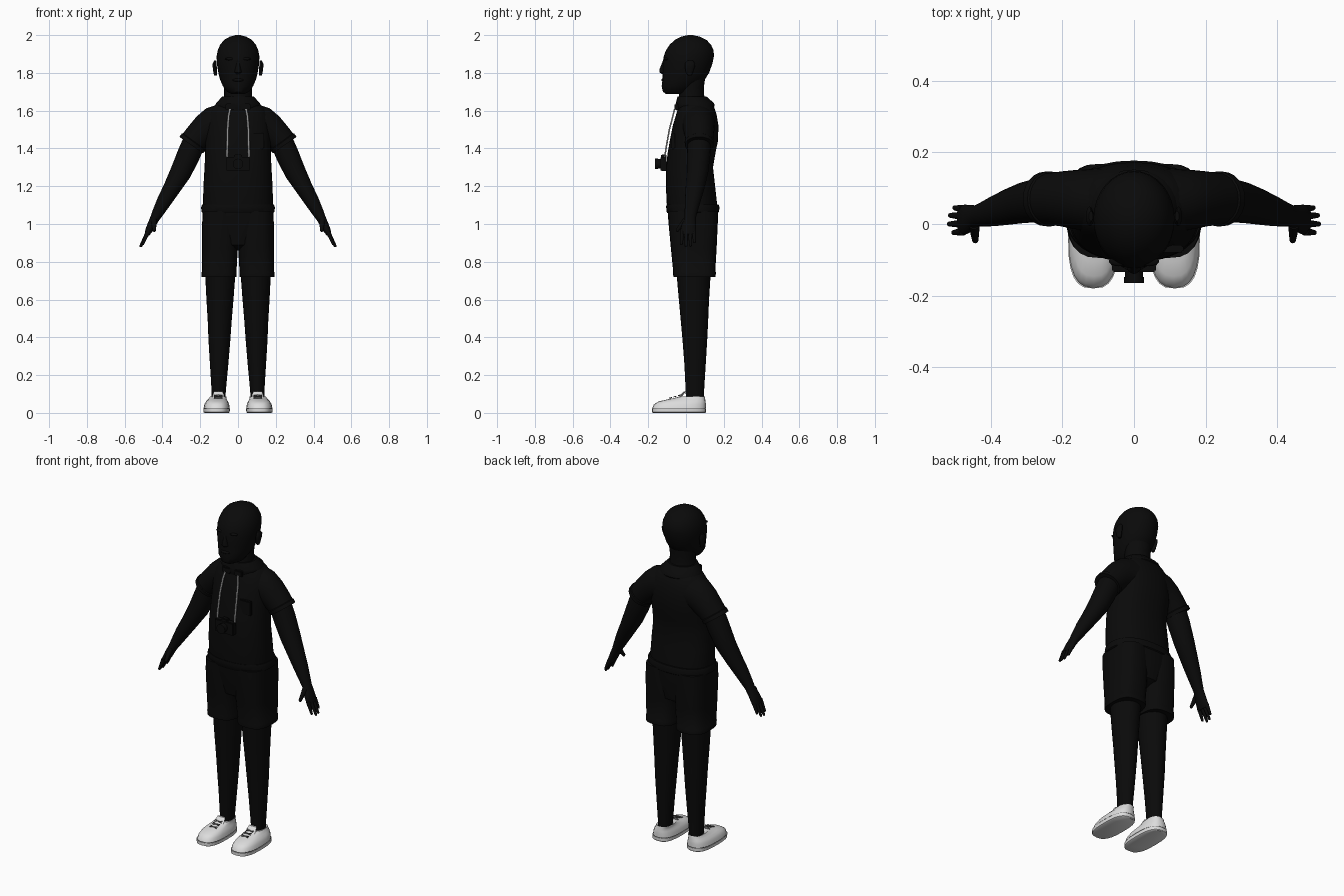
import bpy, bmesh, math
from mathutils import Vector, Matrix


def material(name, r, g, b):
    m = bpy.data.materials.new(name)
    m.diffuse_color = (r, g, b, 1)
    return m


BLACK = material("black", 0.003, 0.003, 0.003)
WHITE = material("shoe_white", 0.72, 0.72, 0.72)
GREY = material("strap_grey", 0.28, 0.28, 0.28)
DARK = material("lace_grey", 0.12, 0.12, 0.12)


def finish(name, bm, mat, mirror=False, angle=40):
    bmesh.ops.recalc_face_normals(bm, faces=bm.faces)
    me = bpy.data.meshes.new(name)
    bm.to_mesh(me)
    bm.free()
    me.materials.append(mat)
    me.shade_smooth()
    me.set_sharp_from_angle(angle=math.radians(angle))
    ob = bpy.data.objects.new(name, me)
    bpy.context.collection.objects.link(ob)
    if mirror:
        ob.modifiers.new("mirror", "MIRROR").use_mirror_merge = False
    return ob


def loft(name, sections, mat, n=24, power=2.0, mirror=False):
    """Rounded sections (x, y, z, half width, half depth, tilt in degrees) joined in a tube."""
    bm = bmesh.new()
    rings = []
    for x, y, z, rx, ry, tilt in sections:
        t = math.radians(tilt)
        ring = []
        for i in range(n):
            a = 2 * math.pi * i / n
            c, s = math.cos(a), math.sin(a)
            u = rx * math.copysign(abs(c) ** (2 / power), c)
            v = ry * math.copysign(abs(s) ** (2 / power), s)
            ring.append(bm.verts.new((x + u * math.cos(t), y + v, z + u * math.sin(t))))
        rings.append(ring)
    for a, b in zip(rings, rings[1:]):
        for i in range(n):
            bm.faces.new((a[i], a[(i + 1) % n], b[(i + 1) % n], b[i]))
    bm.faces.new(rings[0])
    bm.faces.new(rings[-1])
    return finish(name, bm, mat, mirror)


def stack(name, rows, mat, **kw):
    """Upright loft from rows (z, x min, x max, y front, y back)."""
    return loft(name, [((a + b) / 2, (f + k) / 2, z, (b - a) / 2, (k - f) / 2, 0)
                       for z, a, b, f, k in rows], mat, **kw)


def body(name, rows, mat, **kw):
    """Centred upright loft from rows (z, half width, y front, y back)."""
    return stack(name, [(z, -w, w, f, k) for z, w, f, k in rows], mat, **kw)


def box(name, center, size, mat, mirror=False, bevel=0.004):
    bm = bmesh.new()
    bmesh.ops.create_cube(bm, size=1, matrix=Matrix.Translation(center) @ Matrix.Diagonal((*size, 1)))
    if bevel:
        bmesh.ops.bevel(bm, geom=bm.edges[:], offset=bevel, segments=2, affect='EDGES')
    return finish(name, bm, mat, mirror)


def ball(name, center, size, mat, mirror=False):
    bm = bmesh.new()
    bmesh.ops.create_uvsphere(bm, u_segments=14, v_segments=8, radius=1,
                              matrix=Matrix.Translation(center) @ Matrix.Diagonal((*size, 1)))
    return finish(name, bm, mat, mirror)


def rod(name, p, q, r, mat, mirror=False, r2=None):
    p, q = Vector(p), Vector(q)
    bm = bmesh.new()
    rot = (q - p).to_track_quat('Z', 'Y').to_matrix().to_4x4()
    bmesh.ops.create_cone(bm, cap_ends=True, segments=12, radius1=r, radius2=r if r2 is None else r2,
                          depth=(q - p).length, matrix=Matrix.Translation((p + q) / 2) @ rot)
    return finish(name, bm, mat, mirror)


# Head, face and neck
body("head", [(1.688, .035, -.105, .0), (1.70, .058, -.122, .03), (1.73, .080, -.129, .06),
              (1.765, .095, -.124, .10), (1.80, .104, -.123, .122), (1.85, .112, -.124, .14),
              (1.89, .113, -.117, .148), (1.92, .107, -.106, .146), (1.95, .094, -.086, .132),
              (1.975, .073, -.058, .108), (1.992, .043, -.025, .073), (2.0, .012, .01, .035)],
     BLACK, n=32)
body("neck", [(1.58, .085, -.035, .115), (1.66, .074, -.038, .098), (1.72, .073, -.035, .094),
              (1.80, .078, -.03, .105)], BLACK)
body("nose", [(1.795, .010, -.130, -.10), (1.803, .020, -.139, -.10), (1.82, .016, -.140, -.10),
              (1.865, .007, -.122, -.10)], BLACK, n=12)
ball("lips", (0, -.119, 1.762), (.03, .012, .009), BLACK)
ball("brow", (.042, -.104, 1.874), (.028, .014, .008), BLACK, True)
loft("ear", [(.118, .02, 1.787, .008, .010, 0), (.120, .018, 1.80, .010, .018, 0),
             (.123, .02, 1.83, .011, .026, 0), (.124, .022, 1.85, .010, .027, 0),
             (.120, .022, 1.865, .006, .014, 0)], BLACK, n=12, mirror=True)

# Shirt
body("shirt", [(1.07, .183, -.098, .165), (1.12, .185, -.103, .163), (1.2, .183, -.106, .154),
               (1.3, .177, -.105, .143), (1.37, .174, -.098, .155), (1.44, .174, -.086, .169),
               (1.52, .174, -.070, .172), (1.58, .165, -.052, .162), (1.62, .135, -.04, .148),
               (1.65, .09, -.03, .125)], BLACK, n=32, power=2.3)
loft("sleeve", [(.08, .065, 1.53, .105, .092, 75), (.12, .066, 1.525, .100, .088, 62),
                (.16, .068, 1.505, .087, .083, 48), (.20, .070, 1.47, .078, .077, 40),
                (.232, .070, 1.437, .073, .073, 36), (.235, .070, 1.434, .077, .077, 36),
                (.248, .070, 1.418, .076, .076, 35), (.248, .070, 1.418, .06, .06, 35)],
     BLACK, mirror=True)
body("collar", [(1.60, .105, -.05, .135), (1.625, .122, -.056, .152), (1.64, .116, -.054, .148),
                (1.675, .083, -.045, .108), (1.675, .070, -.03, .09)], BLACK)
box("collar_tip", (.04, -.05, 1.62), (.05, .02, .035), BLACK, True)
box("chest_pocket", (.1, -.069, 1.44), (.075, .02, .085), BLACK)
body("shirt_hem", [(1.058, .186, -.098, .168), (1.064, .194, -.103, .175), (1.09, .195, -.105, .177),
                   (1.104, .190, -.104, .172), (1.104, .178, -.09, .15)], BLACK, n=32, power=2.3)

# Shorts
stack("shorts_leg", [(.72, .02, .18, -.055, .145), (.72, .008, .192, -.067, .157),
                     (.745, .007, .193, -.069, .158), (.75, .008, .190, -.068, .155),
                     (.87, .001, .191, -.080, .162), (1.0, -.002, .190, -.092, .168),
                     (1.07, .0, .186, -.095, .168)], BLACK, power=2.8, mirror=True)
body("shorts_seat", [(.86, .03, -.02, .10), (.89, .12, -.07, .15), (1.0, .175, -.092, .168),
                     (1.075, .185, -.098, .17)], BLACK, power=2.5)

# Legs
stack("leg", [(.06, .068, .140, .0, .095), (.12, .064, .140, -.002, .096), (.25, .052, .148, -.008, .104),
              (.38, .041, .156, -.018, .112), (.48, .034, .160, -.027, .117), (.60, .024, .167, -.038, .122),
              (.76, .012, .175, -.052, .132)], BLACK, mirror=True)

# Arms and hands
loft("arm", [(.225, .070, 1.45, .062, .062, 36), (.262, .067, 1.365, .062, .062, 31),
             (.305, .060, 1.27, .056, .057, 27), (.35, .048, 1.19, .046, .050, 27),
             (.39, .036, 1.122, .039, .042, 27), (.425, .026, 1.058, .030, .033, 25),
             (.440, .022, 1.03, .025, .030, 22), (.458, .015, .995, .022, .038, 20),
             (.472, .012, .965, .019, .042, 20), (.482, .012, .943, .013, .041, 20)],
     BLACK, n=20, mirror=True)
for i, (y, tip, low) in enumerate([(-.024, .503, .895), (.0, .515, .884), (.024, .512, .886), (.045, .500, .905)]):
    rod("finger_%d" % (i + 1), (.477, y * .9 + .001, .958), (tip, y, low), .012, BLACK, True, .007)
    ball("fingertip_%d" % (i + 1), (tip, y, low), (.007, .007, .007), BLACK, True)
rod("thumb", (.446, -.002, 1.02), (.443, -.045, .968), .016, BLACK, True, .009)
ball("thumb_tip", (.443, -.045, .968), (.009, .009, .010), BLACK, True)

# Shoes
stack("shoe_sole", [(0, .050, .176, -.172, .102), (.004, .044, .183, -.180, .106),
                    (.022, .043, .184, -.180, .106)], WHITE, power=2.8, mirror=True)
stack("sole_seam", [(.022, .046, .181, -.177, .103), (.026, .046, .181, -.177, .103)],
      DARK, power=2.8, mirror=True)
stack("shoe_upper", [(.026, .044, .182, -.178, .105), (.045, .047, .178, -.170, .105),
                     (.06, .053, .170, -.146, .104), (.07, .059, .160, -.105, .102),
                     (.08, .062, .152, -.058, .101), (.088, .062, .147, -.025, .099),
                     (.084, .068, .141, -.005, .094)], WHITE, power=2.6, mirror=True)
loft("shoe_tongue", [(.104, -.045, .075, .030, .008, 0), (.104, -.022, .095, .030, .007, 0),
                     (.104, -.007, .112, .024, .005, 0)], WHITE, n=12, power=3, mirror=True)
for i in range(3):
    y, z = -.088 + .024 * i, .078 + .007 * i
    rod("lace_%d" % (i + 1), (.082, y, z), (.126, y + .012, z + .003), .0025, DARK, True)
    rod("cross_lace_%d" % (i + 1), (.082, y + .012, z + .003), (.126, y, z), .0025, DARK, True)

# Camera with neck strap
box("camera_body", (0, -.118, 1.318), (.122, .032, .075), BLACK)
box("camera_hump", (0, -.118, 1.358), (.04, .028, .02), BLACK)
rod("camera_lens", (0, -.12, 1.318), (0, -.155, 1.318), .025, BLACK)
rod("lens_rim", (0, -.148, 1.318), (0, -.164, 1.318), .028, BLACK)
loft("camera_strap", [(.058, -.112, 1.355, .006, .004, 0), (.057, -.106, 1.40, .006, .004, 0),
                      (.055, -.088, 1.50, .006, .004, 0), (.050, -.070, 1.57, .006, .004, 0),
                      (.042, -.060, 1.61, .006, .004, 0)], GREY, n=8, power=4, mirror=True)
